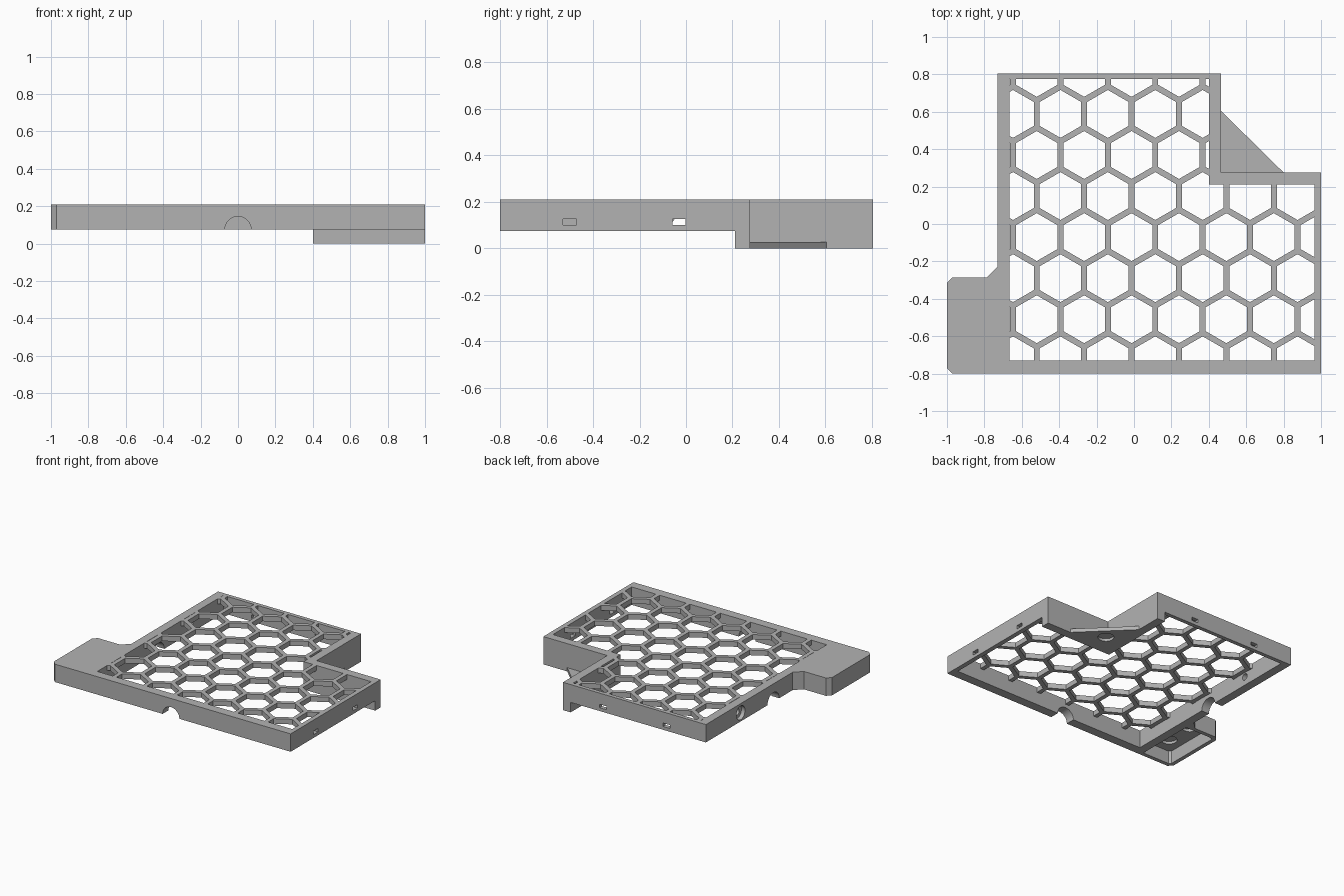
import bpy, bmesh, math
from mathutils import Matrix, Vector

if "Cube" in bpy.data.objects:
    bpy.data.objects.remove(bpy.data.objects["Cube"], do_unlink=True)

TOP, BOTTOM, CEILING = 0.21, 0.075, 0.172

grey = bpy.data.materials.new("matte_grey")
grey.use_nodes = True
grey.diffuse_color = (0.45, 0.45, 0.45, 1)
grey.node_tree.nodes["Principled BSDF"].inputs["Base Color"].default_value = grey.diffuse_color


def make(name, bm):
    bmesh.ops.recalc_face_normals(bm, faces=bm.faces)
    mesh = bpy.data.meshes.new(name)
    bm.to_mesh(mesh)
    bm.free()
    mesh.materials.append(grey)
    obj = bpy.data.objects.new(name, mesh)
    bpy.context.collection.objects.link(obj)
    return obj


def add_prism(bm, points, z0, z1):
    face = bm.faces.new([bm.verts.new((x, y, z0)) for x, y in points])
    top = bmesh.ops.extrude_face_region(bm, geom=[face])["geom"]
    verts = [v for v in top if isinstance(v, bmesh.types.BMVert)]
    bmesh.ops.translate(bm, verts=verts, vec=(0, 0, z1 - z0))


def prism(name, points, z0, z1):
    bm = bmesh.new()
    add_prism(bm, points, z0, z1)
    return make(name, bm)


def box(name, x0, x1, y0, y1, z0, z1):
    return prism(name, [(x0, y0), (x1, y0), (x1, y1), (x0, y1)], z0, z1)


def cylinder(name, centre, radius, length, axis):
    bm = bmesh.new()
    turn = Vector((0, 0, 1)).rotation_difference(Vector(axis)).to_matrix().to_4x4()
    bmesh.ops.create_cone(bm, cap_ends=True, segments=32, radius1=radius, radius2=radius,
                          depth=length, matrix=Matrix.Translation(centre) @ turn)
    return make(name, bm)


def boolean(target, cutter, operation="DIFFERENCE"):
    mod = target.modifiers.new(cutter.name, "BOOLEAN")
    mod.operation, mod.solver, mod.object = operation, "EXACT", cutter
    bpy.context.view_layer.objects.active = target
    bpy.ops.object.modifier_apply(modifier=mod.name)
    bpy.data.objects.remove(cutter, do_unlink=True)


# Solid body: stepped plate with a chamfered side tab
body = prism("tray_body", [
    (-0.73, 0.805), (0.465, 0.805), (0.465, 0.275), (1, 0.275), (1, -0.8),
    (-0.97, -0.8), (-1, -0.77), (-1, -0.315), (-0.97, -0.285),
    (-0.785, -0.285), (-0.73, -0.23)], BOTTOM, TOP)

# Hollow underside, leaving the outer walls and the top plate
inner = [(-0.665, -0.73), (0.965, -0.73), (0.965, 0.21),
         (0.4, 0.21), (0.4, 0.775), (-0.665, 0.775)]
boolean(body, prism("cavity", inner, 0, CEILING))

# Honeycomb openings, trimmed to the inner area
PITCH, RADIUS = 0.2535, 0.128
bm = bmesh.new()
for row in range(-5, 3):
    for col in range(-1, 8):
        cx = -0.52 + PITCH * (col + 0.5 * (row % 2))
        cy = 0.369 + PITCH * math.sqrt(0.75) * row
        add_prism(bm, [(cx + RADIUS * math.sin(k * math.pi / 3),
                        cy + RADIUS * math.cos(k * math.pi / 3)) for k in range(6)], 0.12, 0.3)
honeycomb = make("honeycomb", bm)
boolean(honeycomb, prism("trim", inner, 0.1, 0.4), "INTERSECT")
boolean(body, honeycomb)

# Tab pocket with two round recesses in its ceiling
boolean(body, prism("tab_pocket", [
    (-0.73, -0.77), (-0.955, -0.77), (-0.97, -0.755),
    (-0.97, -0.33), (-0.955, -0.315), (-0.73, -0.315)], 0, CEILING))
for y in (-0.65, -0.43):
    boolean(body, cylinder("tab_recess", (-0.86, y, CEILING), 0.055, 0.04, (0, 0, 1)))

# Half-round cable notches in the front and left walls
boolean(body, cylinder("front_notch", (0, -0.77, BOTTOM), 0.07, 0.12, (0, 1, 0)))
boolean(body, cylinder("side_notch", (-0.7, 0, BOTTOM), 0.07, 0.12, (1, 0, 0)))

# Counterbored hole in the side wall
boolean(body, cylinder("side_bore", (-0.73, 0.39, 0.14), 0.052, 0.06, (1, 0, 0)))
boolean(body, cylinder("side_hole", (-0.7, 0.39, 0.14), 0.025, 0.12, (1, 0, 0)))

# Small slots in the right and back walls
for y in (-0.5, -0.03):
    boolean(body, box("right_slot", 0.94, 1.05, y - 0.028, y + 0.028, 0.1, 0.126))
for x in (0.13, -0.4):
    boolean(body, box("back_slot", x - 0.028, x + 0.028, 0.75, 0.85, 0.1, 0.126))

# Deep corner skirt below the notch walls
prism("corner_skirt", [(0.4, 0.805), (0.4, 0.21), (1, 0.21), (1, 0.275),
                       (0.465, 0.275), (0.465, 0.805)], 0, BOTTOM)

# Triangular foot in the notch with a blind recess underneath
foot = prism("corner_foot", [(0.465, 0.275), (0.8, 0.275), (0.465, 0.605)], 0, 0.028)
boolean(foot, cylinder("foot_recess", (0.57, 0.38, 0), 0.055, 0.04, (0, 0, 1)))

# Smooth round openings, keep the hard edges
for obj in bpy.context.scene.objects:
    obj.select_set(obj.type == "MESH")
bpy.context.view_layer.objects.active = body
bpy.ops.object.shade_smooth_by_angle(angle=math.radians(25))
